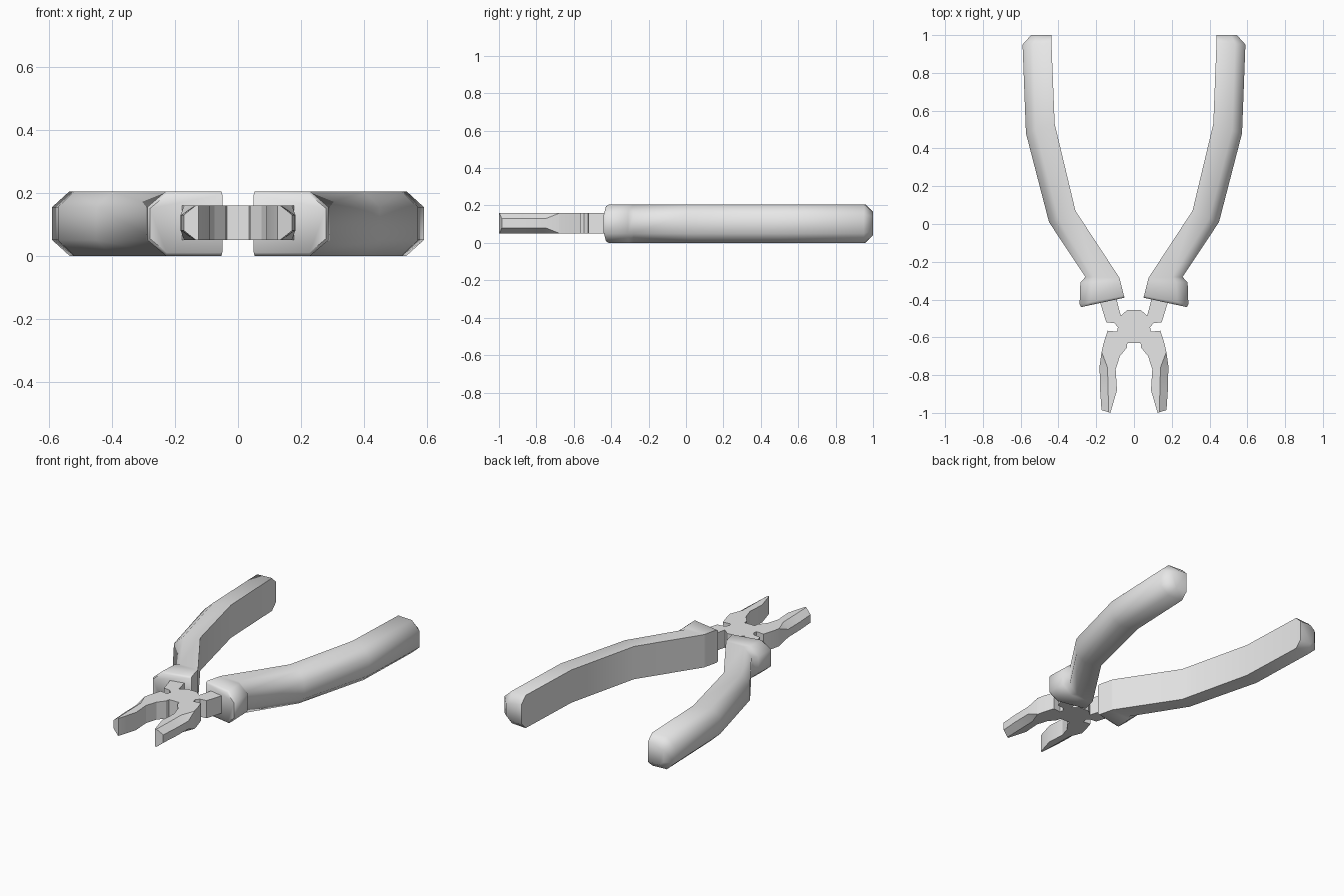
import bpy, bmesh, math
from mathutils import Vector

cube = bpy.data.objects.get("Cube")
if cube:
    bpy.data.objects.remove(cube, do_unlink=True)

grey = bpy.data.materials.new("plain grey")
grey.use_nodes = True
grey.diffuse_color = (0.8, 0.8, 0.8, 1)
grey.node_tree.nodes["Principled BSDF"].inputs["Base Color"].default_value = (0.8, 0.8, 0.8, 1)


def finish(bm, name, angle):
    """Turn a bmesh into a grey object with sharp edges above the angle."""
    bmesh.ops.recalc_face_normals(bm, faces=bm.faces)
    mesh = bpy.data.meshes.new(name)
    bm.to_mesh(mesh)
    bm.free()
    mesh.materials.append(grey)
    obj = bpy.data.objects.new(name, mesh)
    bpy.context.collection.objects.link(obj)
    bpy.ops.object.select_all(action='DESELECT')
    obj.select_set(True)
    bpy.context.view_layer.objects.active = obj
    bpy.ops.object.shade_smooth_by_angle(angle=math.radians(angle))


def loft(name, side, stations, low, high, angle):
    """Sweep a section that is square inside and chamfered outside.
    Station: inner xy, outer xy, chamfer width, chamfer height, z inset."""
    bm = bmesh.new()
    rings = []
    for inner, outer, width, height, inset in stations:
        a, b = Vector(inner), Vector(outer)
        ridge = b + (a - b).normalized() * width
        lo, hi = low + inset, high - inset
        section = [(a, lo), (ridge, lo), (b, lo + height),
                   (b, hi - height), (ridge, hi), (a, hi)]
        rings.append([bm.verts.new((side * p.x, p.y, z)) for p, z in section])
    for r, s in zip(rings, rings[1:]):
        for i in range(6):
            j = (i + 1) % 6
            bm.faces.new((r[i], r[j], s[j], s[i]))
    bm.faces.new(rings[0])
    bm.faces.new(rings[-1])
    finish(bm, name, angle)


# Grip: flared collar, bent handle and bevelled end
grip = [
    ((0.05, -0.39), (0.28, -0.44), 0.055, 0.045, 0.01),
    ((0.053, -0.38), (0.288, -0.425), 0.06, 0.05, 0),
    ((0.073, -0.30), (0.284, -0.31), 0.06, 0.05, 0),
    ((0.077, -0.285), (0.257, -0.28), 0.055, 0.05, 0),
    ((0.31, 0.07), (0.45, 0.01), 0.055, 0.05, 0),
    ((0.42, 0.53), (0.572, 0.48), 0.055, 0.05, 0),
    ((0.437, 0.96), (0.59, 0.95), 0.055, 0.05, 0),
    ((0.437, 1.0), (0.545, 1.0), 0.03, 0.025, 0.04),
]

# Jaw: bevelled on its outer side, tapering to the tip
jaw = [
    ((0.075, -0.70), (0.172, -0.68), 0.002, 0.002, 0),
    ((0.097, -0.77), (0.182, -0.75), 0.043, 0.03, 0),
    ((0.09, -0.88), (0.18, -0.87), 0.043, 0.03, 0),
    ((0.125, -1.0), (0.172, -0.985), 0.04, 0.03, 0),
]

for label, side in (("left", 1), ("right", -1)):
    loft(label + "_grip", side, grip, 0, 0.205, 60)
    loft(label + "_jaw", side, jaw, 0.05, 0.16, 20)

# Flat pivot plate with the stems that enter the grips
half = [(0.035, -0.455), (0.07, -0.485), (0.10, -0.37), (0.19, -0.38),
        (0.147, -0.52), (0.105, -0.525), (0.085, -0.545), (0.09, -0.57),
        (0.14, -0.565), (0.162, -0.635), (0.172, -0.68), (0.075, -0.70),
        (0.038, -0.655), (0.035, -0.63)]
outline = half + [(-x, y) for x, y in reversed(half)]
bm = bmesh.new()
base = bm.faces.new([bm.verts.new((x, y, 0.05)) for x, y in outline])
top = bmesh.ops.extrude_face_region(bm, geom=[base], use_keep_orig=True)["geom"]
bmesh.ops.translate(bm, vec=(0, 0, 0.11),
                    verts=[v for v in top if isinstance(v, bmesh.types.BMVert)])
finish(bm, "pivot_plate", 20)
